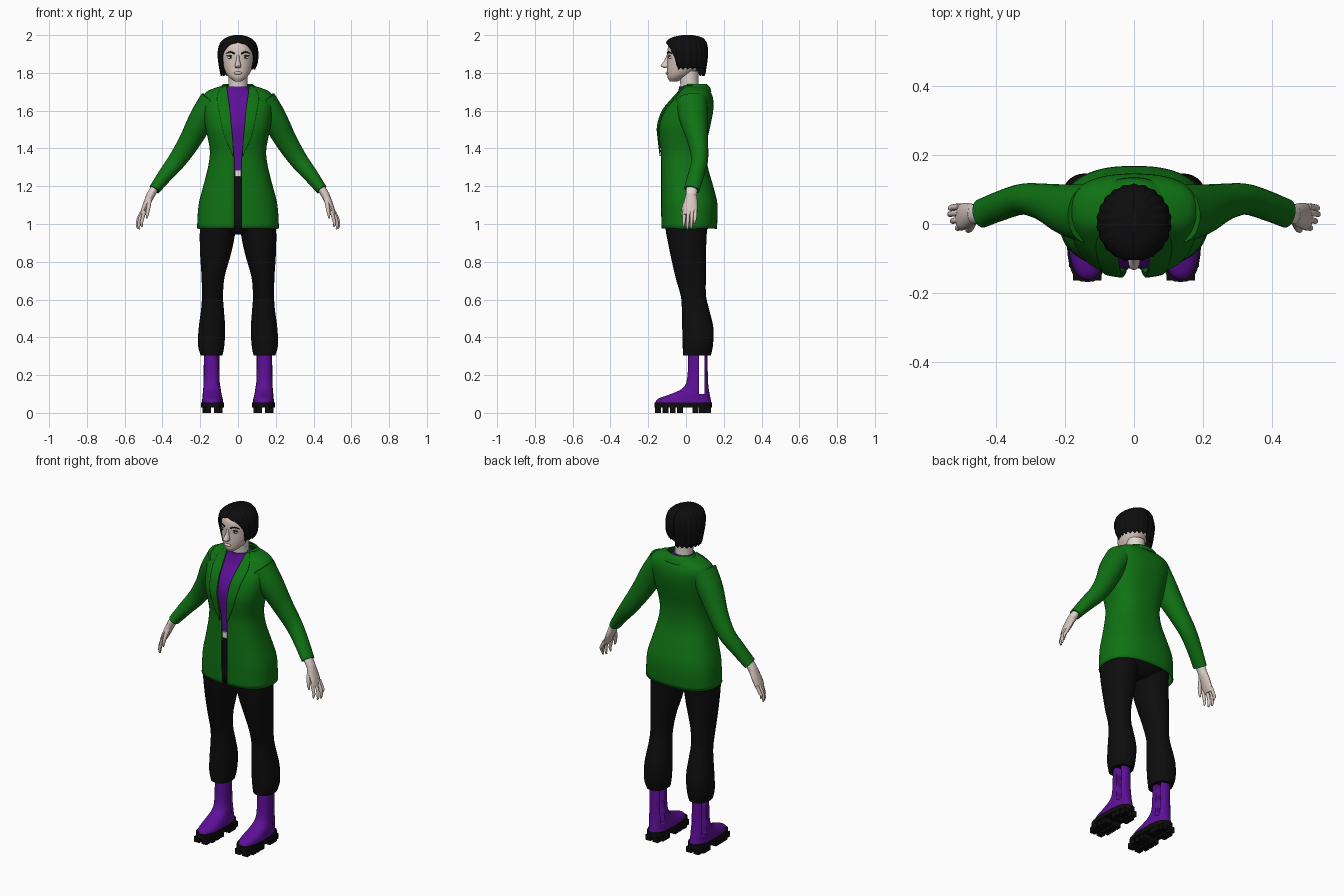
import bpy, bmesh, math
from mathutils import Vector


def material(name, rgb):
    m = bpy.data.materials.new(name)
    m.diffuse_color = (*rgb, 1)
    return m


GREEN = material("jacket green", (0.005, 0.17, 0.007))
PURPLE = material("purple", (0.11, 0.005, 0.31))
BLACK = material("black", (0.004, 0.004, 0.004))
SKIN = material("skin", (0.70, 0.57, 0.52))
PALE = material("pale skin", (0.74, 0.67, 0.63))
WHITE = material("white", (0.75, 0.75, 0.75))
IRIS = material("iris green", (0.08, 0.35, 0.08))


def finish(name, bm, mat, mirror=False, thick=0, angle=40):
    bmesh.ops.remove_doubles(bm, verts=bm.verts, dist=0.0002)
    bmesh.ops.recalc_face_normals(bm, faces=bm.faces)
    me = bpy.data.meshes.new(name)
    bm.to_mesh(me)
    bm.free()
    me.materials.append(mat)
    me.polygons.foreach_set("use_smooth", [True] * len(me.polygons))
    me.set_sharp_from_angle(angle=math.radians(angle))
    ob = bpy.data.objects.new(name, me)
    bpy.context.collection.objects.link(ob)
    if mirror:
        ob.modifiers.new("mirror", 'MIRROR')
    if thick:
        s = ob.modifiers.new("thickness", 'SOLIDIFY')
        s.thickness, s.offset = thick, 0
    return ob


def smooth(rows, k=4):
    """Catmull-Rom interpolation of section rows."""
    out = []
    for i in range(len(rows) - 1):
        a, b, c, d = rows[max(i - 1, 0)], rows[i], rows[i + 1], rows[min(i + 2, len(rows) - 1)]
        for j in range(k):
            t = j / k
            out.append([q + 0.5 * t * (r - p + t * (2 * p - 5 * q + 4 * r - s + t * (3 * (q - r) + s - p)))
                        for p, q, r, s in zip(a, b, c, d)])
    return out + [list(rows[-1])]


def skin_rings(bm, rings, closed):
    vs = [[bm.verts.new(p) for p in r] for r in rings]
    n = len(vs[0])
    for a, b in zip(vs, vs[1:]):
        for i in range(n if closed else n - 1):
            j = (i + 1) % n
            bm.faces.new((a[i], a[j], b[j], b[i]))
    if closed:
        bm.faces.new(vs[0])
        bm.faces.new(vs[-1])


def power(v, p):
    return math.copysign(abs(v) ** p, v)


def loft(name, mat, rows, p=1.0, n=32, side=1, ripple=0, k=4, **kw):
    """Rows: z, centre x, half width, front y, back y [, start x, end x of an open half shell]."""
    rings = []
    for z, cx, rx, yf, yb, *gap in smooth(rows, k):
        if gap:
            t0, t1 = [math.asin(min(1, max(0, g / rx)) ** (1 / p)) if g < 5 else math.pi for g in gap]
            ts = [t0 + (t1 - t0) * i / n for i in range(n + 1)]
        else:
            ts = [2 * math.pi * i / n for i in range(n)]
        ring = []
        for t in ts:
            s = 1 + ripple * math.cos(22 * t)
            zz = z + (0.35 * ripple * math.cos(22 * t) if z < rows[0][0] + 0.001 else 0)
            ring.append((side * (cx + s * rx * power(math.sin(t), p)),
                         (yf + yb) / 2 - s * (yb - yf) / 2 * power(math.cos(t), p), zz))
        rings.append(ring)
    bm = bmesh.new()
    skin_rings(bm, rings, not gap)
    return finish(name, bm, mat, **kw)


def tube(name, mat, rows, n=16, **kw):
    """Rows: x, y, z, half width in the front plane, half depth."""
    rows = smooth(rows)
    pts = [Vector(r[:3]) for r in rows]
    rings = []
    for i, r in enumerate(rows):
        t = (pts[min(i + 1, len(pts) - 1)] - pts[max(i - 1, 0)]).normalized()
        u = Vector((0, 1, 0))
        u = (u - t * u.dot(t)).normalized()
        v = t.cross(u)
        rings.append([pts[i] + u * r[4] * math.cos(a) + v * r[3] * math.sin(a)
                      for a in (2 * math.pi * j / n for j in range(n))])
    bm = bmesh.new()
    skin_rings(bm, rings, True)
    return finish(name, bm, mat, mirror=True, **kw)


def ball(name, mat, loc, scale, **kw):
    bm = bmesh.new()
    bmesh.ops.create_uvsphere(bm, u_segments=16, v_segments=10, radius=1)
    for v in bm.verts:
        v.co = Vector([c * s + l for c, s, l in zip(v.co, scale, loc)])
    return finish(name, bm, mat, **kw)


def boxes(name, mat, items, **kw):
    bm = bmesh.new()
    for loc, size in items:
        for v in bmesh.ops.create_cube(bm, size=1)['verts']:
            v.co = Vector([c * s + l for c, s, l in zip(v.co, size, loc)])
    return finish(name, bm, mat, **kw)


# Jacket: open-fronted body, lapels, collar, sleeves
loft("jacket_body", GREEN, [
    (0.975, 0, .213, -.126, .160, .018, 9), (1.10, 0, .205, -.128, .163, .018, 9),
    (1.20, 0, .180, -.128, .140, .018, 9), (1.30, 0, .155, -.128, .112, .018, 9),
    (1.38, 0, .145, -.130, .105, .022, 9), (1.45, 0, .155, -.140, .110, .030, 9),
    (1.52, 0, .170, -.144, .125, .036, 9), (1.60, 0, .180, -.118, .140, .044, 9),
    (1.66, 0, .185, -.070, .140, .052, 9), (1.70, 0, .160, -.035, .125, .058, 9),
    (1.73, 0, .078, -.015, .100, .060, 9)], p=.8, mirror=True, thick=.008)
loft("lapels", GREEN, [
    (1.36, 0, .149, -.137, .105, .022, .026), (1.45, 0, .160, -.148, .110, .028, .065),
    (1.52, 0, .175, -.152, .125, .035, .085), (1.60, 0, .187, -.126, .140, .042, .100),
    (1.66, 0, .192, -.078, .140, .050, .110), (1.70, 0, .165, -.043, .125, .056, .100),
    (1.73, 0, .082, -.022, .100, .060, .075)], p=.8, n=8, mirror=True, thick=.006)
loft("collar", GREEN, [
    (1.70, 0, .120, -.035, .132, .06, 9), (1.725, 0, .090, -.020, .122, .06, 9),
    (1.74, 0, .075, -.012, .105, .058, 9)], mirror=True, thick=.006)
tube("sleeves", GREEN, [
    (.132, .03, 1.655, .070, .085), (.190, .04, 1.560, .068, .075), (.255, .062, 1.44, .058, .055),
    (.320, .072, 1.34, .049, .045), (.380, .055, 1.265, .040, .043), (.443, .03, 1.182, .030, .042)], n=24)

# Shirt and belt buckle
loft("shirt", PURPLE, [
    (1.25, 0, .140, -.116, .098), (1.38, 0, .132, -.118, .093), (1.52, 0, .153, -.130, .110),
    (1.60, 0, .160, -.105, .120), (1.66, 0, .150, -.060, .118), (1.70, 0, .080, -.042, .090),
    (1.727, 0, .056, -.036, .076)], p=.85)
boxes("belt_buckle", WHITE, [((0, -.121, 1.268), (.030, .009, .034))])

# Trousers
loft("trouser_hips", BLACK, [
    (.945, 0, .05, -.07, .08), (1.0, 0, .18, -.112, .135), (1.1, 0, .19, -.117, .15),
    (1.2, 0, .165, -.117, .125), (1.26, 0, .145, -.117, .10)], p=.85)
loft("trouser_legs", BLACK, [
    (.305, .140, .058, -.015, .132), (.36, .142, .070, -.018, .143), (.45, .138, .070, -.020, .145),
    (.55, .135, .060, -.022, .122), (.62, .135, .056, -.028, .106), (.72, .132, .061, -.056, .105),
    (.85, .118, .083, -.085, .106), (.97, .107, .095, -.108, .112), (1.05, .100, .092, -.112, .13)],
    p=.9, mirror=True)

# Boots with a slot through each side of the shaft
boot = loft("boots", PURPLE, [
    (.05, .135, .057, -.163, .135), (.075, .135, .054, -.148, .130), (.10, .137, .050, -.080, .125),
    (.13, .138, .046, -.018, .120), (.18, .140, .042, .006, .116), (.31, .140, .041, .012, .114),
    (.34, .140, .041, .012, .114)], p=.85)
cutter = boxes("slot_cutter", PURPLE, [((.14, .083, .215), (.2, .028, .23))])
cutter.hide_render = True
cutter.hide_viewport = True
cut = boot.modifiers.new("slot", 'BOOLEAN')
cut.operation, cut.object, cut.solver = 'DIFFERENCE', cutter, 'EXACT'
boot.modifiers.new("mirror", 'MIRROR')

# Soles and tread lugs
loft("soles", BLACK, [(.028, .135, .060, -.168, .137), (.056, .135, .060, -.168, .137)],
     p=.7, mirror=True, k=1)
lugs = []
for y in (-.148, -.109, -.070, -.031, .050, .084, .117):
    w = .034 if y in (-.148, .117) else .046
    for s in (-1, 1):
        lugs.append(((.135 + s * (w / 2 + .007), y, .016), (w, .031, .032)))
boxes("tread_lugs", BLACK, lugs, mirror=True)

# Neck, head, nose, lips
loft("neck", PALE, [(1.69, 0, .052, -.030, .070), (1.74, 0, .050, -.030, .066), (1.81, 0, .052, -.04, .066)])
loft("head", SKIN, [
    (1.755, 0, .018, -.086, -.045), (1.775, 0, .045, -.097, 0), (1.80, 0, .064, -.100, .04),
    (1.835, 0, .077, -.100, .07), (1.87, 0, .083, -.099, .085), (1.90, 0, .085, -.100, .092),
    (1.94, 0, .078, -.093, .09), (1.97, 0, .055, -.065, .07), (1.985, 0, .015, -.015, .02)])
loft("nose", SKIN, [
    (1.895, 0, .007, -.102, -.08), (1.865, 0, .010, -.115, -.08), (1.838, 0, .017, -.134, -.08),
    (1.827, 0, .014, -.118, -.08)], n=16)
ball("lips", SKIN, (0, -.099, 1.799), (.022, .009, .008))

# Eyes, lashes, brows
ball("eyes", WHITE, (.040, -.083, 1.882), (.016, .009, .008), mirror=True)
ball("irises", IRIS, (.040, -.0895, 1.882), (.0065, .004, .007), mirror=True)
ball("pupils", BLACK, (.040, -.0925, 1.882), (.003, .002, .003), mirror=True)
ball("lashes", BLACK, (.041, -.088, 1.8905), (.019, .007, .003), mirror=True)
tube("brows", BLACK, [(.018, -.098, 1.902, .004, .003), (.040, -.092, 1.911, .004, .004),
                      (.064, -.077, 1.903, .002, .003)], n=8)

# Short bob, longer on one side
for side, name, low in ((1, "hair_left_side", 1.825), (-1, "hair_right_side", 1.79)):
    loft(name, BLACK, [
        (low, 0, .090, -.080, .098, .074, 9), (1.85, 0, .100, -.092, .107, .080, 9),
        (1.885, 0, .104, -.100, .111, .081, 9), (1.92, 0, .103, -.107, .112, .070, 9),
        (1.947, 0, .096, -.107, .108, .045, 9), (1.965, 0, .086, -.100, .102, 0, 9),
        (1.985, 0, .060, -.072, .082, 0, 9), (1.996, 0, .025, -.025, .040, 0, 9),
        (1.998, 0, .001, .004, .006, 0, 9)], n=64, side=side, ripple=.018, thick=.006)

# Hands
tube("palms", SKIN, [
    (.462, .028, 1.155, .022, .029), (.480, .025, 1.115, .019, .036),
    (.498, .022, 1.075, .015, .038), (.508, .021, 1.05, .010, .034)])
tube("wrists", PALE, [(.435, .032, 1.195, .022, .030), (.450, .030, 1.175, .022, .030),
                      (.465, .028, 1.148, .022, .029)])
for i, (y, dx, tip) in enumerate(((-.008, -.012, .985), (.012, .002, .972), (.032, .010, .975), (.050, .008, 1.0))):
    tube(f"finger_{i + 1}", SKIN, [
        (.500 + dx / 2, y, 1.07, .010, .010), (.517 + dx, y - .002, 1.03, .009, .009),
        (.523 + dx, y - .004, tip + .02, .008, .008), (.519 + dx, y - .005, tip, .004, .004)], n=10)
tube("thumbs", SKIN, [(.468, .008, 1.135, .014, .012), (.474, -.010, 1.09, .011, .011),
                      (.480, -.017, 1.055, .009, .009), (.483, -.017, 1.03, .004, .004)], n=10)
